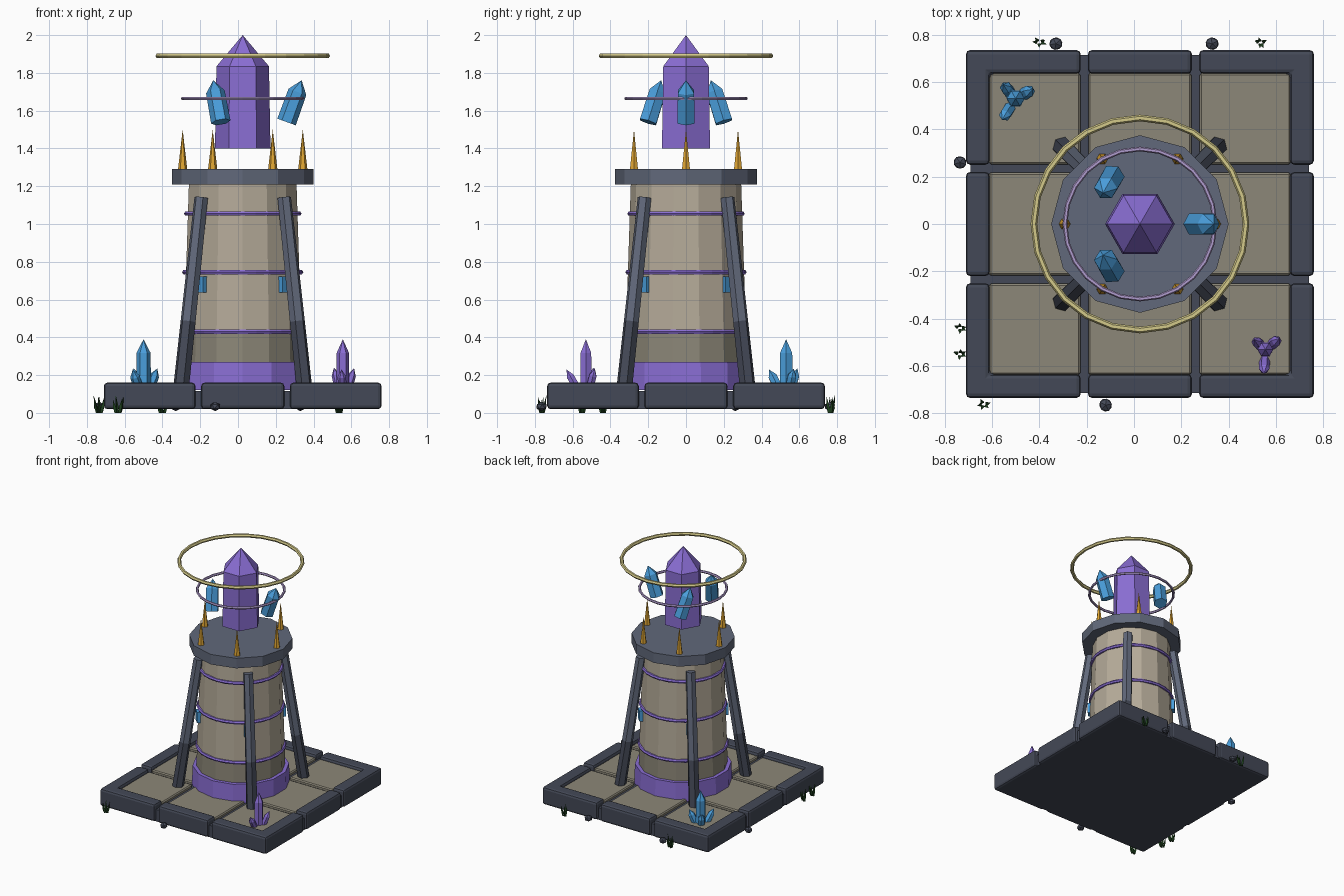
import bpy, bmesh, math, random
from mathutils import Vector, Matrix

if "Cube" in bpy.data.objects:
    bpy.data.objects.remove(bpy.data.objects["Cube"])

random.seed(4)
CX = 0.025  # tower and plinth centre in x


def srgb(c):
    return c / 12.92 if c <= 0.04045 else ((c + 0.055) / 1.055) ** 2.4


def material(name, r, g, b):
    m = bpy.data.materials.new(name)
    m.diffuse_color = (srgb(r), srgb(g), srgb(b), 1)
    m.use_nodes = True
    m.node_tree.nodes["Principled BSDF"].inputs["Base Color"].default_value = m.diffuse_color
    return m


STONE = material("pale_stone", 0.71, 0.67, 0.60)
TILE = material("dark_stone", 0.55, 0.53, 0.47)
SLATE = material("slate", 0.38, 0.41, 0.48)
DARK = material("dark_slate", 0.265, 0.285, 0.34)
PURPLE = material("purple", 0.54, 0.43, 0.83)
LILAC = material("lilac", 0.70, 0.62, 0.82)
BLUE = material("crystal_blue", 0.29, 0.62, 0.86)
GOLD = material("gold", 0.88, 0.65, 0.20)
HALO = material("pale_gold", 0.83, 0.79, 0.54)
GREEN = material("grass_green", 0.12, 0.26, 0.12)


def finish(name, bm, *mats):
    bmesh.ops.recalc_face_normals(bm, faces=bm.faces)
    me = bpy.data.meshes.new(name)
    bm.to_mesh(me)
    bm.free()
    for m in mats:
        me.materials.append(m)
    ob = bpy.data.objects.new(name, me)
    bpy.context.collection.objects.link(ob)
    return ob


def bevel(ob, width, segments=2):
    mod = ob.modifiers.new("bevel", 'BEVEL')
    mod.width = width
    mod.segments = segments
    return ob


def spindle(name, base, direction, profile, sides, mats, phase=0.0):
    """Faceted lathe along a direction; profile = (distance, radius), one material per band."""
    bm = bmesh.new()
    rot = Vector((0, 0, 1)).rotation_difference(Vector(direction).normalized()).to_matrix()
    base = Vector(base)
    rings = []
    for d, r in profile:
        count = sides if r > 0 else 1
        rings.append([bm.verts.new(base + rot @ Vector((
            r * math.cos(phase + math.tau * i / sides),
            r * math.sin(phase + math.tau * i / sides), d))) for i in range(count)])
    for k, (a, b) in enumerate(zip(rings, rings[1:])):
        for i in range(sides):
            j = (i + 1) % sides
            loop = [a[i], a[j], b[0]] if len(b) == 1 else [a[i], a[j], b[j], b[i]]
            bm.faces.new(loop).material_index = min(k, len(mats) - 1)
    bm.faces.new(rings[0][::-1])
    if len(rings[-1]) > 1:
        bm.faces.new(rings[-1]).material_index = len(mats) - 1
    return finish(name, bm, *mats)


def prism(name, pts, z0, z1, mat):
    bm = bmesh.new()
    face = bm.faces.new([bm.verts.new((x, y, z0)) for x, y in pts])
    top = bmesh.ops.extrude_face_region(bm, geom=[face])["geom"]
    bmesh.ops.translate(bm, verts=[v for v in top if isinstance(v, bmesh.types.BMVert)],
                        vec=(0, 0, z1 - z0))
    return finish(name, bm, mat)


def slab(name, x0, x1, y0, y1, z0, z1, mat):
    return prism(name, [(x0, y0), (x1, y0), (x1, y1), (x0, y1)], z0, z1, mat)


def ring(name, z, major, minor, segs, mat):
    bpy.ops.mesh.primitive_torus_add(location=(CX, 0, z), major_radius=major, minor_radius=minor,
                                     major_segments=segs, minor_segments=6)
    ob = bpy.context.object
    ob.name = name
    ob.data.materials.append(mat)
    bpy.ops.object.shade_flat()


def crystal(name, base, direction, length, r, mat, shoulder=0.72):
    return spindle(name, base, direction,
                   [(0, r), (length * shoulder, r * 0.96), (length, 0)], 6, [mat])


# Plinth: core slab, split rim with L-shaped corners, nine floor tiles
slab("plinth_core", CX - 0.715, CX + 0.715, -0.715, 0.715, 0.02, 0.115, DARK)
O, I, G, H = 0.735, 0.635, 0.25, 0.22
for sx in (-1, 1):
    for sy in (-1, 1):
        pts = [(G, O), (O, O), (O, G), (I, G), (I, I), (G, I)]
        bevel(prism("rim_corner", [(CX + sx * x, sy * y) for x, y in pts], 0.02, 0.16, DARK), 0.018)
    lo, hi = sorted((sx * I, sx * O))
    bevel(slab("rim_middle_side", CX + lo, CX + hi, -H, H, 0.02, 0.16, DARK), 0.018)
    bevel(slab("rim_middle_end", CX - H, CX + H, lo, hi, 0.02, 0.16, DARK), 0.018)
spans = [(-0.637, -0.252), (-0.218, 0.218), (0.252, 0.637)]
for x0, x1 in spans:
    for y0, y1 in spans:
        bevel(slab("floor_tile", CX + x0, CX + x1, y0, y1, 0.08, 0.138, TILE), 0.008, 1)

# Tower body, purple foot, bands and cap
spindle("tower_foot", (CX, 0, 0.12), (0, 0, 1), [(0, 0.355), (0.15, 0.35)], 14, [PURPLE], math.pi / 2)
spindle("tower_body", (CX, 0, 0.2), (0, 0, 1), [(0, 0.324), (0.23, 0.318), (1.02, 0.292)],
        14, [TILE, STONE], math.pi / 2)
for z, r in ((0.43, 0.318), (0.745, 0.308), (1.055, 0.298)):
    ring("tower_band", z, r, 0.013, 28, PURPLE)
spindle("tower_cap", (CX, 0, 1.21), (0, 0, 1), [(0, 0.375), (0.08, 0.375)], 12, [SLATE])

# Leaning struts with dark feet, and a small glowing window behind each
for k in range(4):
    a = math.pi / 4 + k * math.pi / 2
    out = Vector((math.cos(a), math.sin(a), 0))
    c = Vector((CX, 0, 0))
    foot = c + out * 0.462 + Vector((0, 0, 0.13))
    head = c + out * 0.311 + Vector((0, 0, 1.14))
    length = (head - foot).length
    spindle("strut", foot, head - foot, [(0, 0.043), (length * 0.35, 0.041), (length, 0.037)],
            6, [DARK, SLATE], a)
    bm = bmesh.new()
    bmesh.ops.create_cube(bm, size=1, matrix=Matrix.Translation(c + out * 0.312 + Vector((0, 0, 0.68)))
                          @ Matrix.Rotation(a, 4, 'Z') @ Matrix.Diagonal((0.03, 0.06, 0.085, 1)))
    finish("window", bm, BLUE)

# Golden spikes around the cap
for k in range(6):
    a = k * math.pi / 3
    spindle("cap_spike", (CX + 0.318 * math.cos(a), 0.318 * math.sin(a), 1.285), (0, 0, 1),
            [(0, 0.025), (0.215, 0)], 6, [GOLD])

# Floating crystals and halos
spindle("great_crystal", (CX, 0, 1.40), (0, 0, 1), [(0, 0.147), (0.435, 0.139), (0.6, 0)], 6, [PURPLE])
for k in range(3):
    a = k * math.tau / 3
    crystal("orbit_crystal", (CX + 0.232 * math.cos(a), 0.232 * math.sin(a), 1.54),
            (0.34 * math.cos(a), -0.34 * math.sin(a), 0.94), 0.235, 0.052, BLUE)
ring("upper_halo", 1.89, 0.448, 0.014, 24, HALO)
ring("lower_halo", 1.665, 0.317, 0.010, 24, LILAC)

# Crystal clusters on the floor
for x, y, r, mat, shoots in (
        (-0.5, 0.53, 0.039, BLUE, ((-0.04, 0.045), (0.055, 0.03), (-0.045, -0.07))),
        (0.555, -0.53, 0.034, PURPLE, ((-0.035, 0.03), (0.045, 0.035), (-0.005, -0.08)))):
    crystal("cluster_crystal", (x, y, 0.13), (0, 0, 1), 0.26, r, mat)
    for dx, dy in shoots:
        crystal("cluster_shoot", (x + dx * 0.55, y + dy * 0.55, 0.125), (dx * 7, dy * 7, 1),
                0.12, r * 0.68, mat, 0.65)

# Loose rocks around the plinth
for x, y in ((-0.33, 0.762), (0.33, 0.762), (-0.735, 0.26), (-0.12, -0.765)):
    bm = bmesh.new()
    bmesh.ops.create_icosphere(bm, subdivisions=1, radius=0.031, matrix=Matrix.Translation((x, y, 0.034))
                               @ Matrix.Rotation(x * 9, 4, 'Z') @ Matrix.Diagonal((1, 0.95, 0.8, 1)))
    finish("rock", bm, DARK)

# Grass tufts: thin three-sided blades leaning outwards
for x, y in ((-0.735, -0.44), (-0.735, -0.55), (-0.635, -0.762), (-0.4, 0.768), (0.535, 0.766)):
    for k in range(5):
        a = k * math.tau / 5 + random.random()
        dx, dy = math.cos(a), math.sin(a)
        spindle("grass_blade", (x + dx * 0.012, y + dy * 0.008, 0.0), (dx * 0.22, dy * 0.18, 1),
                [(0, 0.007), (0.03, 0.009), (random.uniform(0.07, 0.1), 0)], 3, [GREEN], a)
